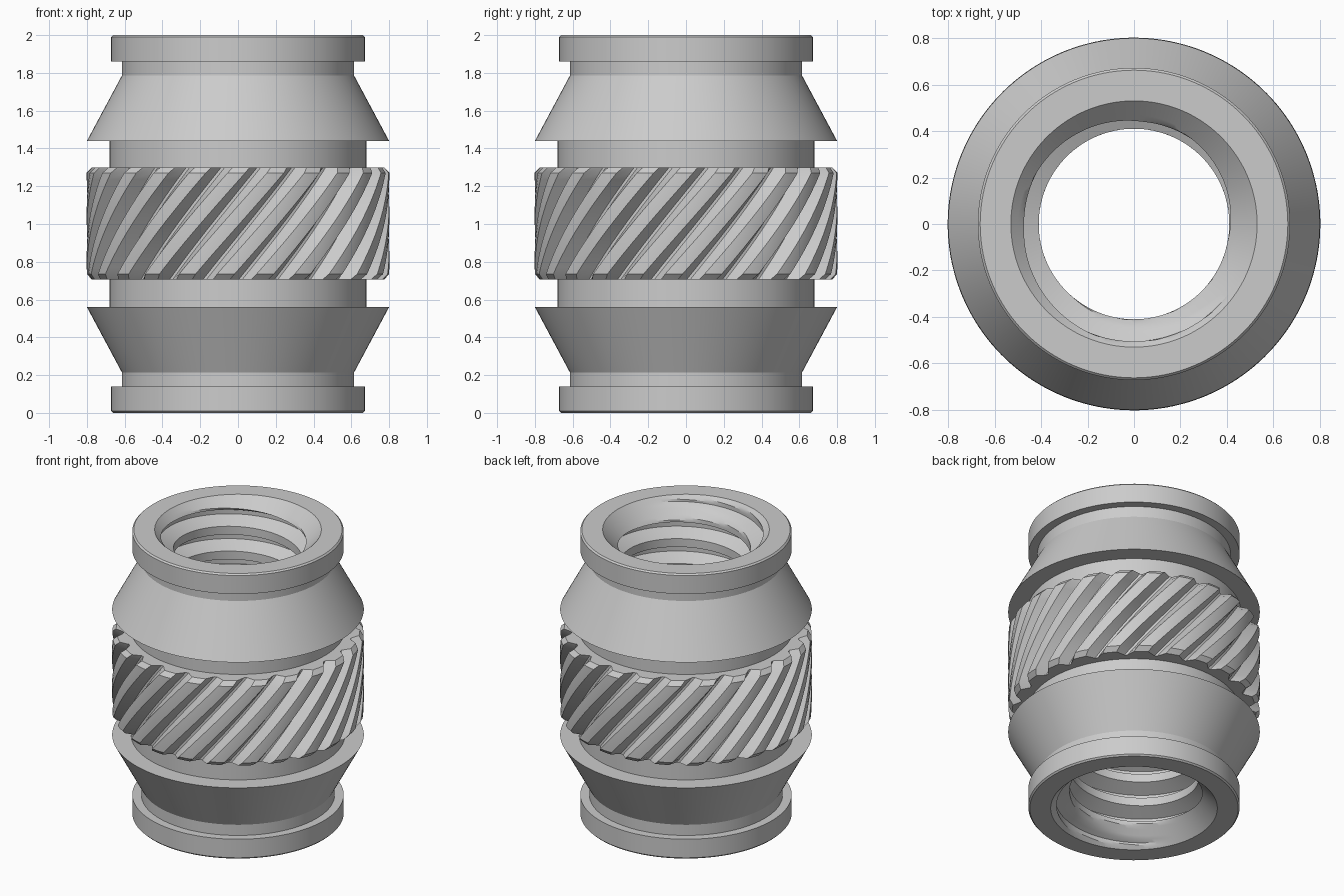
import bpy, bmesh
from math import sin, cos, pi, radians

if "Cube" in bpy.data.objects:
    bpy.data.objects.remove(bpy.data.objects["Cube"])


def make_object(name, rows, shift=0):
    """Skin closed rings of points; shift offsets the row index across the seam."""
    bm = bmesh.new()
    grid = [[bm.verts.new(p) for p in row] for row in rows]
    n = len(rows[0])
    for i in range(len(grid) - 1):
        for j in range(n):
            k = (j + 1) % n
            s = shift if k == 0 else 0
            if i + 1 + s < len(grid):
                bm.faces.new((grid[i][j], grid[i + s][k],
                              grid[i + 1 + s][k], grid[i + 1][j]))
    bmesh.ops.remove_doubles(bm, verts=bm.verts, dist=1e-5)
    bmesh.ops.dissolve_degenerate(bm, edges=bm.edges, dist=1e-6)
    loose = [v for v in bm.verts if not v.link_faces]
    bmesh.ops.delete(bm, geom=loose, context='VERTS')
    me = bpy.data.meshes.new(name)
    bm.to_mesh(me)
    bm.free()
    ob = bpy.data.objects.new(name, me)
    bpy.context.collection.objects.link(ob)
    bpy.ops.object.select_all(action='DESELECT')
    ob.select_set(True)
    bpy.context.view_layer.objects.active = ob
    bpy.ops.object.shade_smooth_by_angle(angle=radians(25))
    return ob


def pt(r, a, z):
    return (r * cos(a), r * sin(a), z)


SEG = 128
HEIGHT = 2.0
MOUTH = 0.53

# Outer body: lower half profile, mirrored to make the upper half
half = [(MOUTH, 0), (0.662, 0), (0.672, 0.01), (0.672, 0.14), (0.615, 0.14),
        (0.615, 0.215), (0.80, 0.56), (0.68, 0.56)]
profile = half + [(r, HEIGHT - z) for r, z in reversed(half)]
make_object("body", [[pt(r, 2 * pi * j / SEG, z) for j in range(SEG)]
                     for r, z in profile])

# Knurled band with slanted teeth and chamfered ends
TEETH, Z0, Z1, TWIST = 24, 0.705, 1.30, 0.66
tooth = [(0, 0.80), (0.22, 0.802), (0.44, 0.80), (0.67, 0.73), (0.77, 0.73)]


def knurl_ring(z, limit):
    turn = TWIST * (z - Z0) / (Z1 - Z0) - pi / 2 + 0.09
    return [pt(min(r, limit), 2 * pi * (t + f) / TEETH + turn, z)
            for t in range(TEETH) for f, r in tooth]


STEPS = 16
levels = [Z0 + 0.03 + (Z1 - Z0 - 0.06) * i / STEPS for i in range(STEPS + 1)]
make_object("knurl",
            [knurl_ring(Z0, 0.67), knurl_ring(Z0, 0.775)]
            + [knurl_ring(z, 1) for z in levels]
            + [knurl_ring(Z1, 0.775), knurl_ring(Z1, 0.67)])

# Threaded bore with countersunk mouths, rows following the helix
PITCH, PER = 0.174, 12
MINOR, MAJOR = 0.41, 0.505


def thread_radius(phase):
    d = abs(phase - 0.5) * 2
    t = (0.667 - d) / (0.667 - 0.167)
    return MINOR + (MAJOR - MINOR) * max(0, min(1, t))


def bore_point(i, j):
    z = PITCH * (i / PER - 1 + j / SEG)
    z = max(0, min(HEIGHT, z))
    sink = MOUTH - min(z, HEIGHT - z)
    r = max(sink, thread_radius((i % PER) / PER))
    return pt(r, 2 * pi * j / SEG, z)


count = (int(HEIGHT / PITCH) + 4) * PER
bore = make_object("threaded_bore",
                   [[bore_point(i, j) for j in range(SEG)] for i in range(count)],
                   shift=PER)
bore.data.flip_normals()
